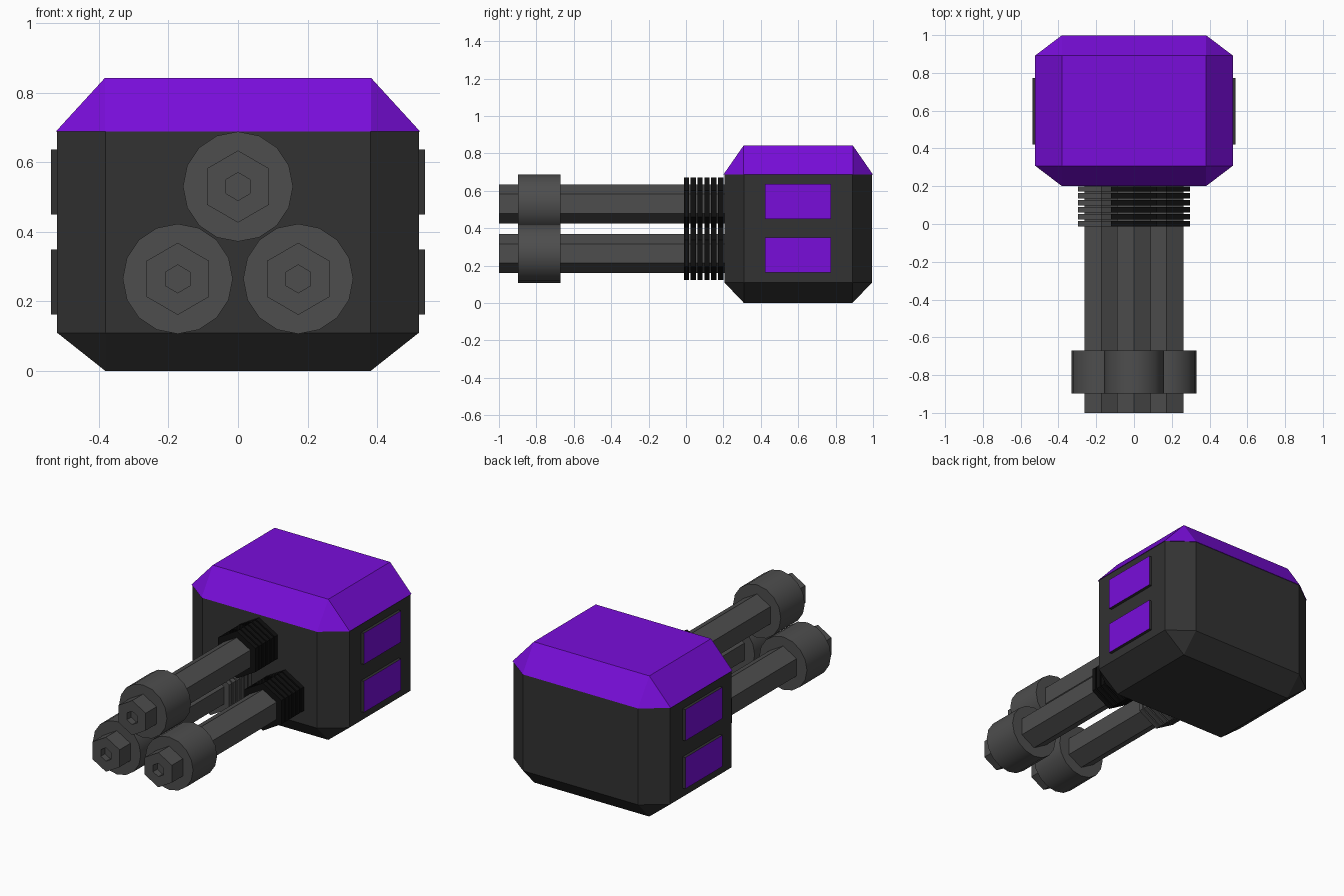
import bpy, bmesh
from math import sin, cos, pi, radians

if "Cube" in bpy.data.objects:
    bpy.data.objects.remove(bpy.data.objects["Cube"])


def material(name, rgb):
    m = bpy.data.materials.new(name)
    m.diffuse_color = (*rgb, 1)
    m.use_nodes = True
    m.node_tree.nodes["Principled BSDF"].inputs["Base Color"].default_value = m.diffuse_color
    return m


DARK = material("dark_shell", (0.032, 0.032, 0.032))
PURPLE = material("purple", (0.19, 0.004, 0.70))
STEEL = material("steel", (0.075, 0.075, 0.075))
BLACK = material("black", (0.005, 0.005, 0.005))


def finish(bm, name, mats, smooth=False):
    bmesh.ops.recalc_face_normals(bm, faces=bm.faces[:])
    me = bpy.data.meshes.new(name)
    bm.to_mesh(me)
    bm.free()
    for m in mats:
        me.materials.append(m)
    ob = bpy.data.objects.new(name, me)
    bpy.context.collection.objects.link(ob)
    if smooth:
        bpy.context.view_layer.objects.active = ob
        ob.select_set(True)
        bpy.ops.object.shade_smooth_by_angle(angle=radians(30))
        ob.select_set(False)
    return ob


# Chamfered block: octagon outlines in the middle, rectangles on the chamfered ends
def octagon(w, d, cx, cy, z):
    return [(sx * x, 0.6 + sy * y, z) for sx in (1, -1) for sy in (1, -1)
            for x, y in ((w, cy), (cx, d))]


def rectangle(w, d, z):
    return [(sx * w, 0.6 + sy * d, z) for sx in (1, -1) for sy in (1, -1)]


def hull(name, points, mat):
    bm = bmesh.new()
    for p in points:
        bm.verts.new(p)
    bmesh.ops.convex_hull(bm, input=bm.verts[:])
    bmesh.ops.dissolve_limit(bm, angle_limit=0.01, verts=bm.verts[:], edges=bm.edges[:])
    finish(bm, name, [mat])


hull("body", rectangle(0.38, 0.29, 0) + octagon(0.519, 0.395, 0.38, 0.29, 0.11)
     + octagon(0.519, 0.395, 0.38, 0.29, 0.688) + rectangle(0.38, 0.29, 0.837), DARK)
hull("top_cover", octagon(0.523, 0.399, 0.382, 0.292, 0.688)
     + rectangle(0.382, 0.292, 0.842), PURPLE)


# Side panels: dark rims with a purple outer face
for side, sx in (("right", 1), ("left", -1)):
    for level, zc in (("lower", 0.256), ("upper", 0.543)):
        bm = bmesh.new()
        bmesh.ops.create_cube(bm, size=1)
        for v in bm.verts:
            v.co = (sx * 0.517 + v.co.x * 0.04, 0.598 + v.co.y * 0.352, zc + v.co.z * 0.187)
        bm.normal_update()
        for f in bm.faces:
            f.material_index = int(f.normal.x * sx > 0.9)
        finish(bm, f"{side}_{level}_panel", [DARK, PURPLE])


# Turned parts along y: each profile is a list of (y, radius), capped at both ends
def turned(name, x, z, sides, profiles, mat, smooth=False):
    bm = bmesh.new()
    for profile in profiles:
        rings = [[bm.verts.new((x + r * sin(2 * pi * k / sides), y,
                                z + r * cos(2 * pi * k / sides))) for k in range(sides)]
                 for y, r in profile]
        for a, b in zip(rings, rings[1:]):
            for k in range(sides):
                j = (k + 1) % sides
                bm.faces.new((a[k], a[j], b[j], b[k]))
        bm.faces.new(rings[0])
        bm.faces.new(rings[-1])
    finish(bm, name, [mat], smooth)


# Three barrels, each with a hollow muzzle, a round collar and cooling fins
BARRELS = (("upper", 0, 0.53, BLACK), ("right", 0.173, 0.265, BLACK),
           ("left", -0.173, 0.265, STEEL))
for name, x, z, fin_mat in BARRELS:
    turned(f"{name}_barrel", x, z, 6,
           [[(0.22, 0.1035), (-1, 0.1035), (-1, 0.04), (-0.96, 0.04)]], STEEL)
    turned(f"{name}_collar", x, z, 16, [[(-0.67, 0.158), (-0.897, 0.158)]], STEEL, True)
    turned(f"{name}_fins", x, z, 6,
           [[(-0.012 + 0.0367 * i, 0.142), (0.016 + 0.0367 * i, 0.142)] for i in range(6)],
           fin_mat)
